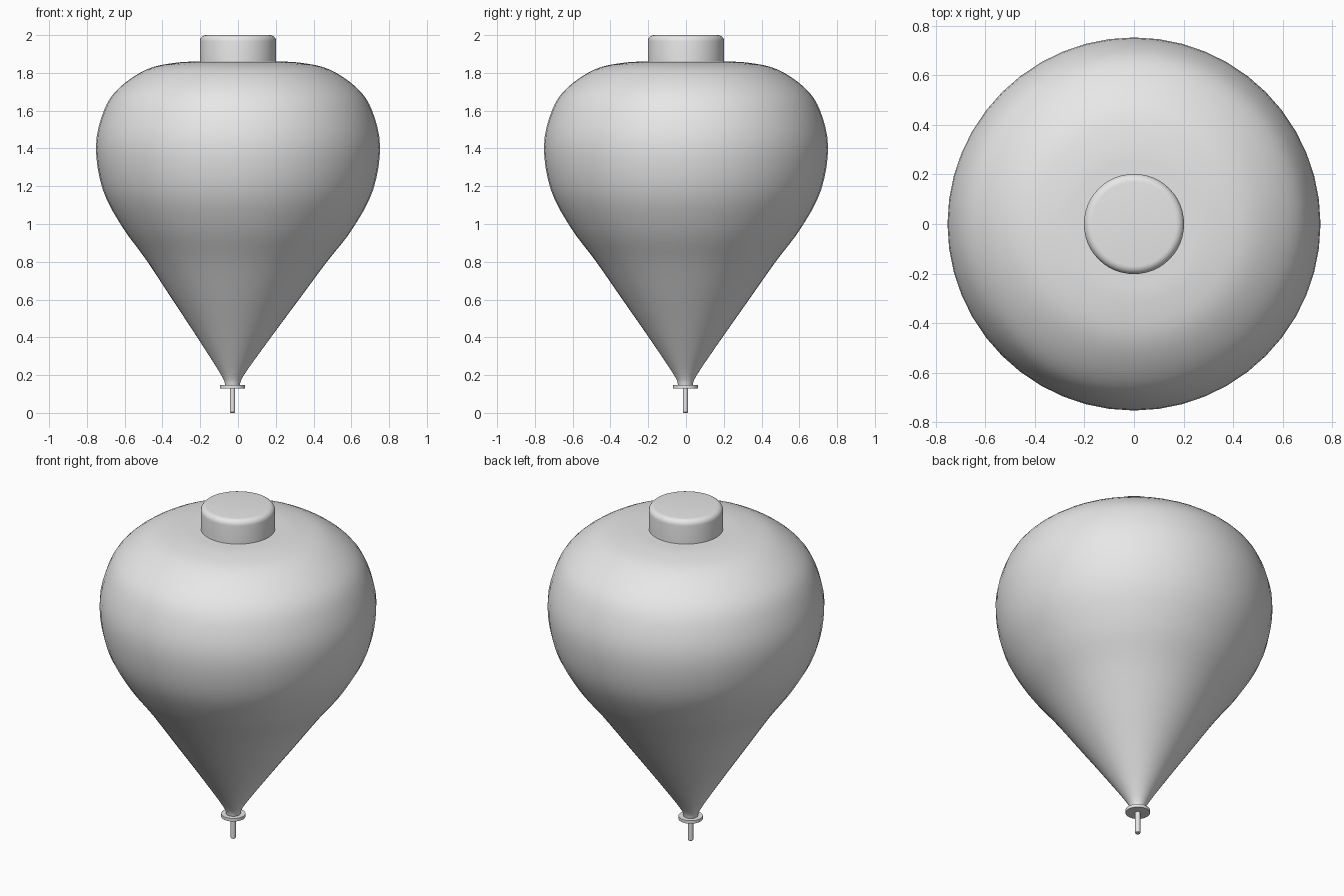
import bpy, bmesh, math
from mathutils import Vector

cube = bpy.data.objects.get("Cube")
if cube:
    bpy.data.objects.remove(cube, do_unlink=True)

grey = bpy.data.materials.new("plain_grey")
grey.use_nodes = True
grey.diffuse_color = (0.8, 0.8, 0.8, 1)
grey.node_tree.nodes["Principled BSDF"].inputs["Base Color"].default_value = (0.8, 0.8, 0.8, 1)


def smooth_profile(points, steps):
    """Catmull-Rom curve through (radius, height) points."""
    pts = [Vector(p) for p in points]
    pts = [2 * pts[0] - pts[1]] + pts + [2 * pts[-1] - pts[-2]]
    out = []
    for a, b, c, d in zip(pts, pts[1:], pts[2:], pts[3:]):
        for i in range(steps):
            t = i / steps
            out.append(0.5 * (2 * b + (c - a) * t + (2 * a - 5 * b + 4 * c - d) * t ** 2
                              + (3 * b - a - 3 * c + d) * t ** 3))
    return out + [pts[-2]]


def lathe(name, profile, segments, x=0, y=0, angle=35):
    """Closed solid of revolution from a bottom-to-top profile."""
    bm = bmesh.new()
    rings = []
    for r, z in profile:
        rings.append([bm.verts.new((x + r * math.cos(2 * math.pi * i / segments),
                                    y + r * math.sin(2 * math.pi * i / segments), z))
                      for i in range(segments)])
    for low, high in zip(rings, rings[1:]):
        for i in range(segments):
            j = (i + 1) % segments
            bm.faces.new((low[i], low[j], high[j], high[i]))
    bm.faces.new(rings[0][::-1])
    bm.faces.new(rings[-1])
    mesh = bpy.data.meshes.new(name)
    bm.to_mesh(mesh)
    bm.free()
    mesh.materials.append(grey)
    obj = bpy.data.objects.new(name, mesh)
    bpy.context.collection.objects.link(obj)
    bpy.ops.object.select_all(action="DESELECT")
    obj.select_set(True)
    bpy.context.view_layer.objects.active = obj
    bpy.ops.object.shade_smooth_by_angle(angle=math.radians(angle))
    return obj


TIP_X, TIP_Y = -0.029, -0.003

# Teardrop body, with its tip leaning slightly to one side
outline = [(0.037, 0.14), (0.06, 0.2), (0.195, 0.4), (0.335, 0.6), (0.475, 0.8), (0.61, 0.98),
           (0.715, 1.18), (0.752, 1.41), (0.71, 1.6), (0.63, 1.72), (0.48, 1.82),
           (0.32, 1.855), (0.19, 1.86)]
body = lathe("body", smooth_profile(outline, 4), 48)
for v in body.data.vertices:
    lean = min(1, max(0, (0.9 - v.co.z) / 0.7))
    v.co.x += TIP_X * lean
    v.co.y += TIP_Y * lean

# Rounded cap on the crown
round_edge = [(0.17 + 0.032 * math.cos(a), 1.968 + 0.032 * math.sin(a))
              for a in (math.radians(15 * i) for i in range(7))]
lathe("cap", [(0.202, 1.85)] + round_edge, 48)

# Collar and spinning pin under the tip
lathe("collar", [(0.066, 0.129), (0.066, 0.147)], 32, TIP_X, TIP_Y)
lathe("pin", [(0.011, 0), (0.014, 0.004), (0.014, 0.135)], 24, TIP_X, TIP_Y)
